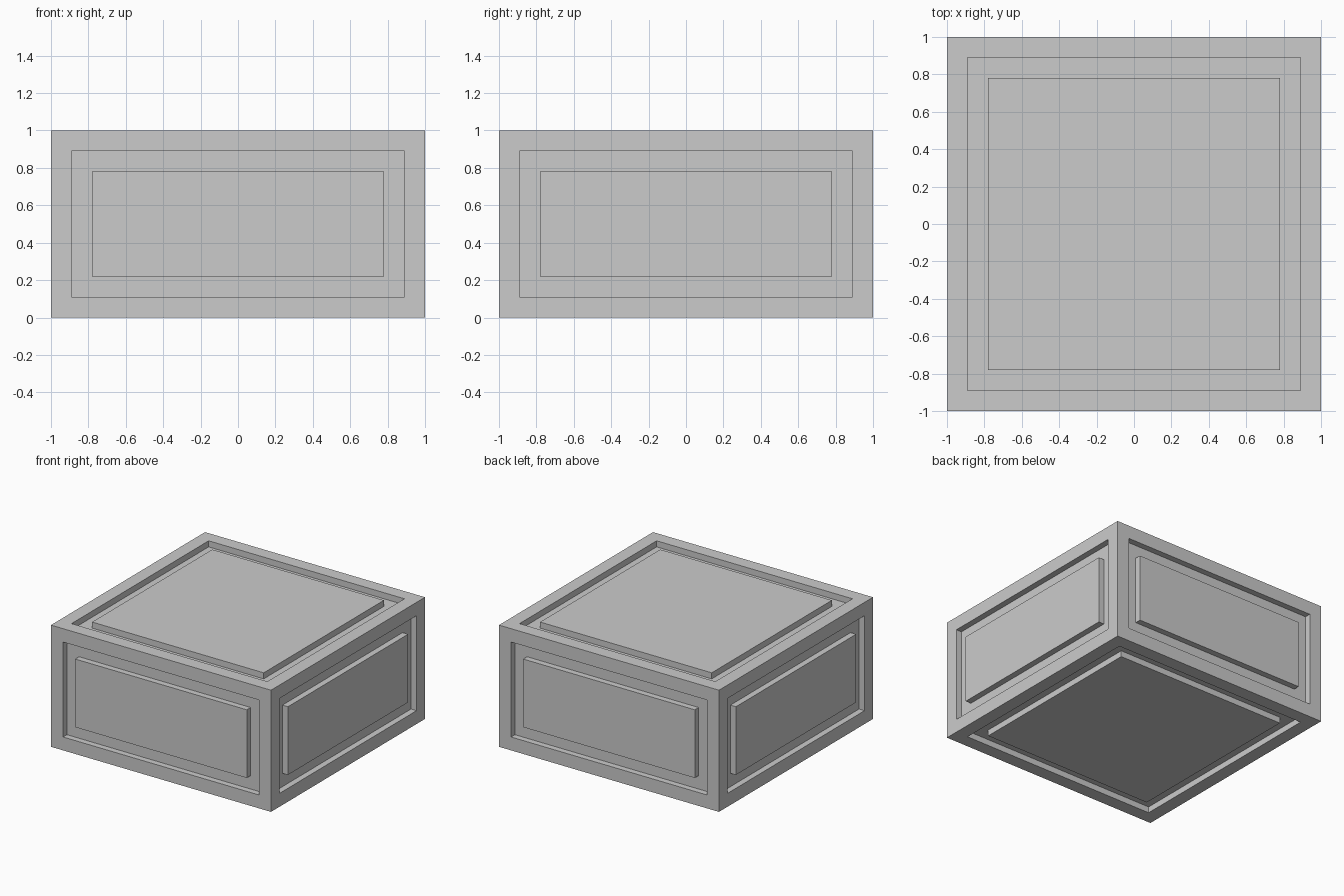
import bpy, bmesh
from mathutils import Matrix

if "Cube" in bpy.data.objects:
    bpy.data.objects.remove(bpy.data.objects["Cube"])

INSET = 0.11    # frame width, and groove width
DEPTH = 0.05    # groove depth

# Solid block, 2 x 2 x 1, standing on the ground
bm = bmesh.new()
bmesh.ops.create_cube(bm, size=1, matrix=Matrix.Translation((0, 0, 0.5)) @ Matrix.Diagonal((2, 2, 1, 1)))


def inset(faces, thickness):
    bmesh.ops.inset_individual(bm, faces=faces, thickness=thickness, use_even_offset=True)


def push(face, distance):
    """Extrude one face along its normal and return the moved face."""
    normal = face.normal.copy()
    new = bmesh.ops.extrude_discrete_faces(bm, faces=[face])["faces"][0]
    bmesh.ops.translate(bm, verts=new.verts, vec=normal * distance)
    new.normal_update()
    return new


# Each side: border frame, sunken groove, flush centre panel
bm.normal_update()
sides = list(bm.faces)
inset(sides, INSET)
bm.normal_update()
sides = [push(f, -DEPTH) for f in sides]
inset(sides, INSET)
bm.normal_update()
for f in sides:
    push(f, DEPTH)

bmesh.ops.recalc_face_normals(bm, faces=bm.faces)
mesh = bpy.data.meshes.new("panelled_block")
bm.to_mesh(mesh)
bm.free()
block = bpy.data.objects.new("panelled_block", mesh)
bpy.context.collection.objects.link(block)
